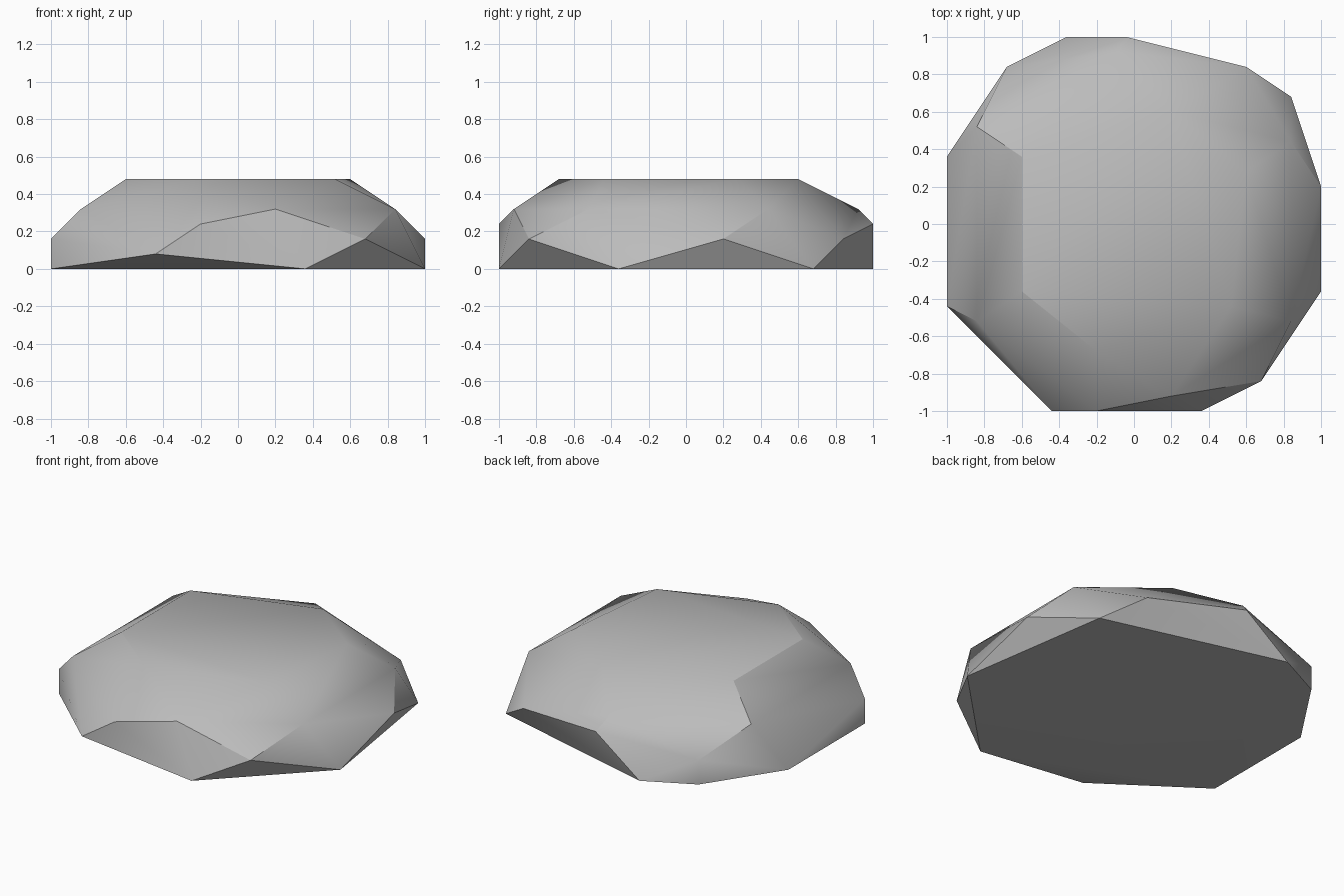
import bpy
import bmesh
import math

# Remove the default cube
cube = bpy.data.objects.get("Cube")
if cube:
    bpy.data.objects.remove(cube, do_unlink=True)

# Stone material
stone = bpy.data.materials.new("grey_stone")
stone.use_nodes = True
grey = (0.5, 0.5, 0.5, 1.0)
stone.diffuse_color = grey
bsdf = next(n for n in stone.node_tree.nodes if n.type == "BSDF_PRINCIPLED")
bsdf.inputs["Base Color"].default_value = grey
bsdf.inputs["Roughness"].default_value = 0.8

# Corner points of the stone, grouped by height
corners_by_height = {
    0.00: [(1, -.36), (.36, -1), (-1, -.44), (-1, .36), (-.68, .84), (-.36, 1), (.84, .68)],
    0.08: [(-.44, -1)],
    0.16: [(.68, -.84), (1, .2), (.6, .84), (-.68, .84), (-1, -.44)],
    0.24: [(-.2, -1), (-.04, 1)],
    0.32: [(.2, -.92), (.84, -.52), (.84, .44), (-.08, .92), (-.84, .52), (-.84, -.52)],
    0.48: [(-.6, .36), (-.6, -.36), (-.2, -.68), (.52, -.44), (.6, .28), (.2, .6)],
}

# Wrap the corners in a faceted convex shell
bm = bmesh.new()
for height, corners in corners_by_height.items():
    for x, y in corners:
        bm.verts.new((x, y, height))
bmesh.ops.convex_hull(bm, input=bm.verts[:])
bmesh.ops.dissolve_limit(bm, angle_limit=math.radians(0.5),
                         verts=bm.verts[:], edges=bm.edges[:])
bmesh.ops.recalc_face_normals(bm, faces=bm.faces[:])

mesh = bpy.data.meshes.new("flat_rock")
bm.to_mesh(mesh)
bm.free()
mesh.materials.append(stone)
rock = bpy.data.objects.new("flat_rock", mesh)
bpy.context.scene.collection.objects.link(rock)

# Soften the shallow edges, keep the steep ones crisp
bpy.ops.object.select_all(action="DESELECT")
rock.select_set(True)
bpy.context.view_layer.objects.active = rock
bpy.ops.object.shade_smooth_by_angle(angle=math.radians(30))
